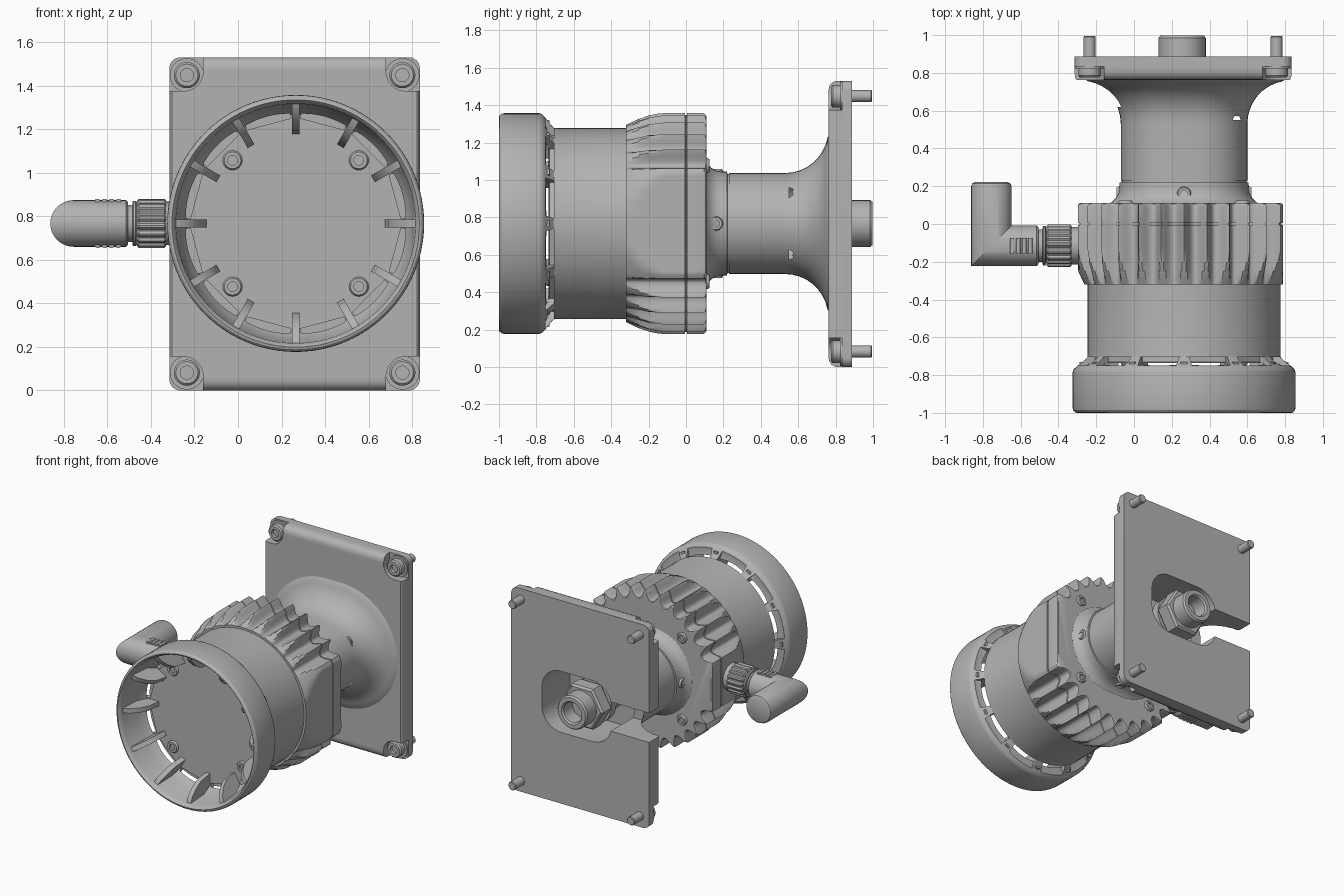
import bpy, bmesh
from math import pi, sin, cos, radians, degrees
from mathutils import Vector

if "Cube" in bpy.data.objects:
    bpy.data.objects.remove(bpy.data.objects["Cube"])

AX, AZ = 0.265, 0.767          # main axis runs along y through this point
GREY = 0.45
mat = bpy.data.materials.new("grey_metal")
mat.use_nodes = True
mat.diffuse_color = (GREY, GREY, GREY, 1)
mat.node_tree.nodes["Principled BSDF"].inputs["Base Color"].default_value = (GREY, GREY, GREY, 1)
parts = []


def finish(name, bm):
    bmesh.ops.recalc_face_normals(bm, faces=bm.faces)
    me = bpy.data.meshes.new(name)
    bm.to_mesh(me)
    bm.free()
    me.materials.append(mat)
    ob = bpy.data.objects.new(name, me)
    bpy.context.collection.objects.link(ob)
    parts.append(ob)
    return ob


def loft(name, rings, closed=False):
    """Skin matching rings of points; cap the ends or join last to first."""
    bm = bmesh.new()
    vs = [[bm.verts.new(p) for p in ring] for ring in rings]
    n = len(vs[0])
    pairs = list(zip(vs, vs[1:])) + ([(vs[-1], vs[0])] if closed else [])
    for a, b in pairs:
        for i in range(n):
            j = (i + 1) % n
            bm.faces.new((a[i], a[j], b[j], b[i]))
    if not closed:
        bm.faces.new(vs[0])
        bm.faces.new(vs[-1])
    return finish(name, bm)


def lathe(name, profile, origin, axis, n=32, tooth=0.0):
    """Turn (radius, height) points about an axis; tooth adds knurling."""
    q = Vector(axis).to_track_quat('Z', 'Y')
    rings = []
    for r, h in profile:
        ring = []
        for i in range(n):
            a = 2 * pi * i / n
            rr = r - (tooth if i % 4 < 2 else 0)
            ring.append(Vector(origin) + q @ Vector((rr * cos(a), rr * sin(a), h)))
        rings.append(ring)
    return loft(name, rings)


def screw(name, origin, axis, r, h):
    return lathe(name, [(r * .5, h - .025), (r * .5, h), (r * .85, h), (r, h - .01), (r, 0)],
                 origin, axis, 24)


def rounded_rect(cx, cz, a, b, r, y, n=8):
    pts = []
    for k, (sx, sz) in enumerate(((1, 1), (-1, 1), (-1, -1), (1, -1))):
        for i in range(n + 1):
            t = pi / 2 * (k + i / n)
            pts.append((cx + sx * (a - r) + r * cos(t), y, cz + sz * (b - r) + r * sin(t)))
    return pts


def slab(name, cx, cz, a, b, r, y0, y1):
    return loft(name, [rounded_rect(cx, cz, a, b, r, y) for y in (y0, y1)])


def cut(ob, cutters):
    """Subtract the cutters and bake the result."""
    for c in cutters:
        m = ob.modifiers.new("cut", 'BOOLEAN')
        m.operation, m.solver, m.object = 'DIFFERENCE', 'EXACT', c
    bpy.context.view_layer.update()
    me = bpy.data.meshes.new_from_object(ob.evaluated_get(bpy.context.evaluated_depsgraph_get()))
    ob.modifiers.clear()
    ob.data = me


def discard(cutters):
    for c in cutters:
        parts.remove(c)
        bpy.data.objects.remove(c)


def around(r, a, y):
    return (AX + r * cos(a), y, AZ + r * sin(a))


def radial_block(name, section, a, width):
    """Extrude an (r, y) section tangentially at angle a."""
    t = Vector((-sin(a), 0, cos(a))) * width / 2
    return loft(name, [[Vector(around(r, a, y)) + s * t for r, y in section] for s in (-1, 1)])


# Front cup and cylindrical body
housing = lathe("front_housing", [
    (.50, .735), (.515, .76), (.54, .81), (.55, .97), (.558, .99), (.568, 1), (.578, .997), (.588, .985),
    (.59, .97), (.59, .785), (.585, .77), (.57, .755), (.525, .72), (.512, .705), (.51, .69),
    (.51, .30)], (AX, 0, AZ), (0, -1, 0), 96)
slots = [radial_block("slot_cutter", [(.46, -.73), (.46, -.705), (.65, -.705), (.65, -.75), (.51, -.75)],
                      radians(15 + 30 * k), .21) for k in range(12)]
cut(housing, slots)
discard(slots)

# Cup ribs and face screws
for k in range(12):
    radial_block("cup_rib", [(.553, -.965), (.51, -.95), (.46, -.90), (.425, -.84), (.41, -.73), (.553, -.73)],
                 radians(30 * k), .035)
for sx in (-1, 1):
    for sz in (-1, 1):
        screw("face_screw", (AX + sx * .29, -.73, AZ + sz * .29), (0, -1, 0), .045, .02)
        screw("collar_screw", (AX + sx * .31, .105, AZ + sz * .31), (0, 1, 0), .04, .02)


# Fluted collar with a wide flat on one side and a small one at the cable
def collar_radius(deg, top):
    a = radians(deg)
    side = min(deg, 360 - deg)
    if side <= 30:
        return min(top, .525 / cos(a))
    if abs(deg - 180) <= 18:
        return min(top, -.562 / cos(a))
    off = radians((deg + 6) % 12 - 6) * .58
    return min(top, .52 + 22 * off * off)


stations = [(-.32, .527, 0), (-.29, .542, 0), (-.25, .56, 0), (-.20, .577, 0), (-.15, .588, 0), (-.12, .59, 0),
            (-.005, .59, 0), (-.004, .59, .01), (.004, .59, .01), (.005, .59, 0),
            (.095, .59, 0), (.105, .585, .003), (.11, .58, .01)]
loft("fluted_collar", [[around(collar_radius(d, top) - g, radians(d), y) for d in range(360)]
                       for y, top, g in stations])


# Oval neck flaring into the mounting plate
def oval(y, grow, n=24):
    r = .27 + grow
    return [(AX + s * .065 + r * cos(t0 + pi * i / n), y, AZ + r * sin(t0 + pi * i / n))
            for s, t0 in ((1, -pi / 2), (-1, pi / 2)) for i in range(n + 1)]


flare = [(.53 + .23 * sin(t), .23 * (1 - cos(t))) for t in [radians(10 * k) for k in range(9)]]
neck = loft("neck", [oval(y, g) for y, g in
            [(.10, .075), (.115, .05), (.135, .028), (.16, .014), (.19, .008), (.22, .007),
             (.221, -.005), (.229, -.005), (.23, 0)] + flare + [(.775, .21)]])
for dx, dz in ((1, 0), (-1, 0), (0, 1), (0, -1)):
    reach = .335 if dx else .27
    screw("neck_screw", (AX + dx * reach, .16, AZ + dz * reach), (dx, 0, dz), .038, .022)

# Mounting plate: rounded front top and bottom edges, notched corners
PX, PZ, PA, PB = .26, .765, .575, .765
sheet = [rounded_rect(PX, PZ, PA - e / 4, PB - e, .05, y) for y, e in
         ((.762, .05), (.766, .03), (.778, .012), (.80, 0), (.888, 0))]
plate = loft("mounting_plate", sheet)
corners = [(sx, sz) for sx in (-1, 1) for sz in (-1, 1)]
notches = [slab("notch_cutter", PX + sx * PA, PZ + sz * PB, .155, .155, .09, .6, .835) for sx, sz in corners]
cut(plate, notches)
discard(notches)

# Rear pocket and side cable slot
pocket = slab("pocket_cutter", .29, AZ, .29, .23, .16, .55, 1.2)
slot = slab("cable_slot_cutter", -.2, AZ, .30, .11, .02, .62, 1.2)
for ob in (plate, neck):
    cut(ob, [pocket, slot])
discard([pocket, slot])

# Corner screws with shanks coming out of the back
for sx, sz in corners:
    x, z = PX + sx * .495, PZ + sz * .683
    lathe("corner_washer", [(.078, 0), (.078, .012)], (x, .835, z), (0, -1, 0), 32)
    screw("corner_screw", (x, .835, z), (0, -1, 0), .06, .06)
    lathe("corner_shank", [(.032, 0), (.032, .145), (.028, .15)], (x, .845, z), (0, 1, 0), 24)

# Rear cable gland
O, Y = (AX - .01, 0, AZ), (0, 1, 0)
lathe("gland_tube", [(.125, .54), (.125, .985), (.115, .998), (.085, .998), (.075, .985), (.075, .80)], O, Y, 40)
lathe("gland_nut", [(.16, .76), (.175, .775), (.175, .865), (.16, .88)], O, Y, 6)
lathe("gland_washer", [(.165, .70), (.165, .76)], O, Y, 40)

# Side plug: neck, knurled nut and mitred elbow
C, X = (0, -.115, AZ), (-1, 0, 0)
lathe("plug_neck", [(.10, .27), (.10, .345), (.085, .345), (.085, .52)], C, X, 40)
lathe("plug_flange", [(.098, .465), (.104, .47), (.104, .48), (.098, .485)], C, X, 40)
lathe("knurled_nut", [(.105, .33), (.113, .338), (.113, .455), (.105, .463)], C, X, 72, .009)
R, EX, EY = .107, -.755, -.115
circle = [(cos(2 * pi * i / 40), sin(2 * pi * i / 40)) for i in range(40)]


def elbow_ring(kind, r, at):
    return [(at if kind == "arm" else EX + r * u, at if kind == "leg" else EY + r * u, AZ + r * w)
            for u, w in circle]


loft("plug_elbow", [elbow_ring("arm", R - .01, -.505), elbow_ring("arm", R, -.515), elbow_ring("mitre", R, 0),
                    elbow_ring("leg", R, .20), elbow_ring("leg", R - .006, .215), elbow_ring("leg", R - .02, .222)])
for k in range(4):
    for s in (-1, 1):
        slab("elbow_grip", -.645 + .032 * k, AZ + s * .1, .011, .012, .005, -.155, -.075)

# Smooth shading with sharp edges kept
bpy.ops.object.select_all(action='DESELECT')
for ob in parts:
    ob.select_set(True)
bpy.context.view_layer.objects.active = parts[0]
bpy.ops.object.shade_smooth_by_angle(angle=radians(30))
